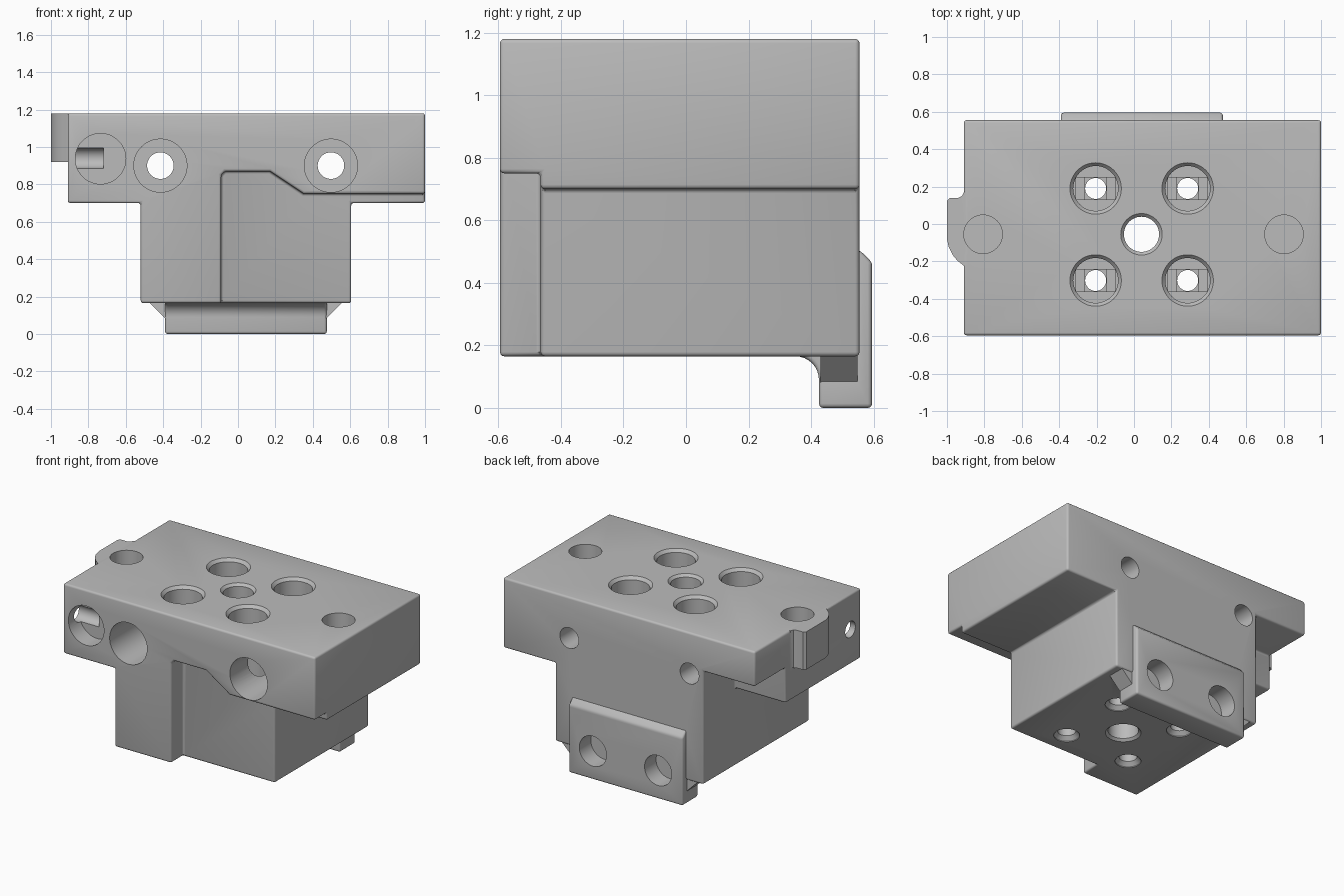
import bpy, bmesh, math
from mathutils import Matrix, Vector

if "Cube" in bpy.data.objects:
    bpy.data.objects.remove(bpy.data.objects["Cube"])

grey = bpy.data.materials.new("plain grey")
grey.use_nodes = True
grey.diffuse_color = (0.5, 0.5, 0.5, 1)
grey.node_tree.nodes["Principled BSDF"].inputs["Base Color"].default_value = (0.5, 0.5, 0.5, 1)


def finish(bm, name):
    bmesh.ops.recalc_face_normals(bm, faces=bm.faces)
    mesh = bpy.data.meshes.new(name)
    bm.to_mesh(mesh)
    bm.free()
    mesh.materials.append(grey)
    obj = bpy.data.objects.new(name, mesh)
    bpy.context.collection.objects.link(obj)
    return obj


def prism(name, outline, axis, lo, hi):
    """Extrude a 2D outline along an axis, between lo and hi."""
    place = {"x": lambda a, b, t: (t, a, b),
             "y": lambda a, b, t: (a, t, b),
             "z": lambda a, b, t: (a, b, t)}[axis]
    bm = bmesh.new()
    low = [bm.verts.new(place(a, b, lo)) for a, b in outline]
    high = [bm.verts.new(place(a, b, hi)) for a, b in outline]
    bm.faces.new(low)
    bm.faces.new(high)
    n = len(outline)
    for i in range(n):
        j = (i + 1) % n
        bm.faces.new((low[i], low[j], high[j], high[i]))
    return finish(bm, name)


def box(name, x, y, z):
    return prism(name, [(x[0], y[0]), (x[1], y[0]), (x[1], y[1]), (x[0], y[1])], "z", *z)


def bore(name, profile, origin, direction, n=48):
    """Turned cutter: (radius, distance) steps along a direction."""
    bm = bmesh.new()
    turn = Vector(direction).to_track_quat("Z", "Y").to_matrix().to_4x4()
    m = Matrix.Translation(origin) @ turn
    rings = []
    for r, t in profile:
        rings.append([bm.verts.new(m @ Vector((r * math.cos(k * math.tau / n),
                                               r * math.sin(k * math.tau / n), t)))
                      for k in range(n)])
    bm.faces.new(rings[0])
    bm.faces.new(rings[-1])
    for a, b in zip(rings, rings[1:]):
        for i in range(n):
            j = (i + 1) % n
            bm.faces.new((a[i], a[j], b[j], b[i]))
    return finish(bm, name)


def apply_all(obj):
    deps = bpy.context.evaluated_depsgraph_get()
    mesh = bpy.data.meshes.new_from_object(obj.evaluated_get(deps))
    obj.modifiers.clear()
    obj.data = mesh


def combine(obj, tool, operation="DIFFERENCE"):
    mod = obj.modifiers.new("combine", "BOOLEAN")
    mod.operation = operation
    mod.solver = "EXACT"
    mod.object = tool
    apply_all(obj)
    bpy.data.objects.remove(tool)


def soften(obj, width):
    bm = bmesh.new()
    bm.from_mesh(obj.data)
    bmesh.ops.remove_doubles(bm, verts=bm.verts, dist=0.0005)
    bmesh.ops.dissolve_limit(bm, angle_limit=0.02, verts=bm.verts, edges=bm.edges)
    bm.to_mesh(obj.data)
    bm.free()
    mod = obj.modifiers.new("round", "BEVEL")
    mod.width = width
    mod.segments = 3
    mod.limit_method = "ANGLE"
    mod.angle_limit = math.radians(35)
    apply_all(obj)


# T-shaped block: wide plate over a narrower stem
body = prism("mounting_block", [(-0.52, 0.165), (0.605, 0.165), (0.605, 0.7), (1, 0.7), (1, 1.18),
                                (-0.91, 1.18), (-0.91, 0.7), (-0.52, 0.7)], "y", -0.595, 0.555)
# front relief and raised rear corner underneath
combine(body, prism("front_relief", [(-0.09, 0.1), (-0.09, 0.85), (-0.07, 0.87), (0.17, 0.87),
                                     (0.35, 0.75), (1.1, 0.75), (1.1, 0.1)], "y", -0.7, -0.465))
combine(body, box("rear_pocket", (-1.1, -0.52), (0.22, 0.7), (0.6, 0.94)))
soften(body, 0.014)

# side lug
lug = prism("side_lug", [(-0.85, 0.17), (-0.91, 0.17), (-0.92, 0.15), (-0.94, 0.14), (-0.985, 0.14),
                         (-1, 0.125), (-1, -0.08), (-0.99, -0.125), (-0.97, -0.165), (-0.945, -0.195),
                         (-0.908, -0.225), (-0.85, -0.225)], "z", 0.92, 1.179)
combine(body, lug, "UNION")

# rear foot with a backing plate and concave front root
root = [(0.35 + 0.075 * math.sin(a), 0.09 + 0.075 * math.cos(a))
        for a in [i * math.pi / 16 for i in range(9)]]
foot = prism("rear_foot", [(0.35, 0.25)] + root + [(0.425, 0), (0.595, 0), (0.595, 0.465),
             (0.555, 0.505), (0.5, 0.505), (0.5, 0.25)], "x", -0.39, 0.475)
soften(foot, 0.014)
combine(body, foot, "UNION")
flare = prism("foot_flare", [(-0.38, 0.075), (0.465, 0.075), (0.57, 0.18), (-0.485, 0.18)],
              "y", 0.43, 0.548)
combine(body, flare, "UNION")

# four counterbored screw holes with stepped seats
for x in (-0.205, 0.287):
    for y in (-0.302, 0.19):
        combine(body, bore("screw_hole", [(0.08, 0.1), (0.08, 0.17), (0.056, 0.195), (0.056, 0.4),
                                          (0.12, 0.4), (0.12, 1.16), (0.142, 1.185), (0.142, 1.3)],
                           (x, y, 0), (0, 0, 1)))
        combine(body, box("seat_slot", (x - 0.104, x + 0.104), (y - 0.058, y + 0.058), (0.37, 0.41)))
        combine(body, box("seat_square", (x - 0.058, x + 0.058), (y - 0.058, y + 0.058), (0.34, 0.38)))

# centre through hole
combine(body, bore("centre_hole", [(0.11, 0.1), (0.11, 0.165), (0.094, 0.18), (0.094, 1.163),
                                   (0.112, 1.181), (0.112, 1.3)], (0.04, -0.055, 0), (0, 0, 1)))

# blind pockets in the top
for x in (-0.807, 0.802):
    combine(body, bore("top_pocket", [(0.103, 1), (0.103, 1.3)], (x, -0.055, 0), (0, 0, 1)))

# front to back holes
for x in (-0.415, 0.497):
    combine(body, bore("cross_hole", [(0.142, -0.8), (0.142, -0.2), (0.071, -0.2), (0.071, 0.8)],
                       (x, 0, 0.9), (0, 1, 0)))

# blind front hole and the side drilling that meets it
combine(body, bore("front_pocket", [(0.135, -0.8), (0.135, -0.475)], (-0.735, 0, 0.937), (0, 1, 0)))
combine(body, bore("side_drilling", [(0.055, -1.2), (0.055, -0.72)], (0, -0.48, 0.94), (1, 0, 0)))

# blind holes in the foot plate
for x in (-0.205, 0.29):
    combine(body, bore("foot_hole", [(0.103, 0.47), (0.103, 0.8)], (x, 0, 0.195), (0, 1, 0)))

# smooth bores and rounds, crisp edges
for o in bpy.context.selected_objects:
    o.select_set(False)
body.select_set(True)
bpy.context.view_layer.objects.active = body
bpy.ops.object.shade_smooth_by_angle(angle=math.radians(32))
